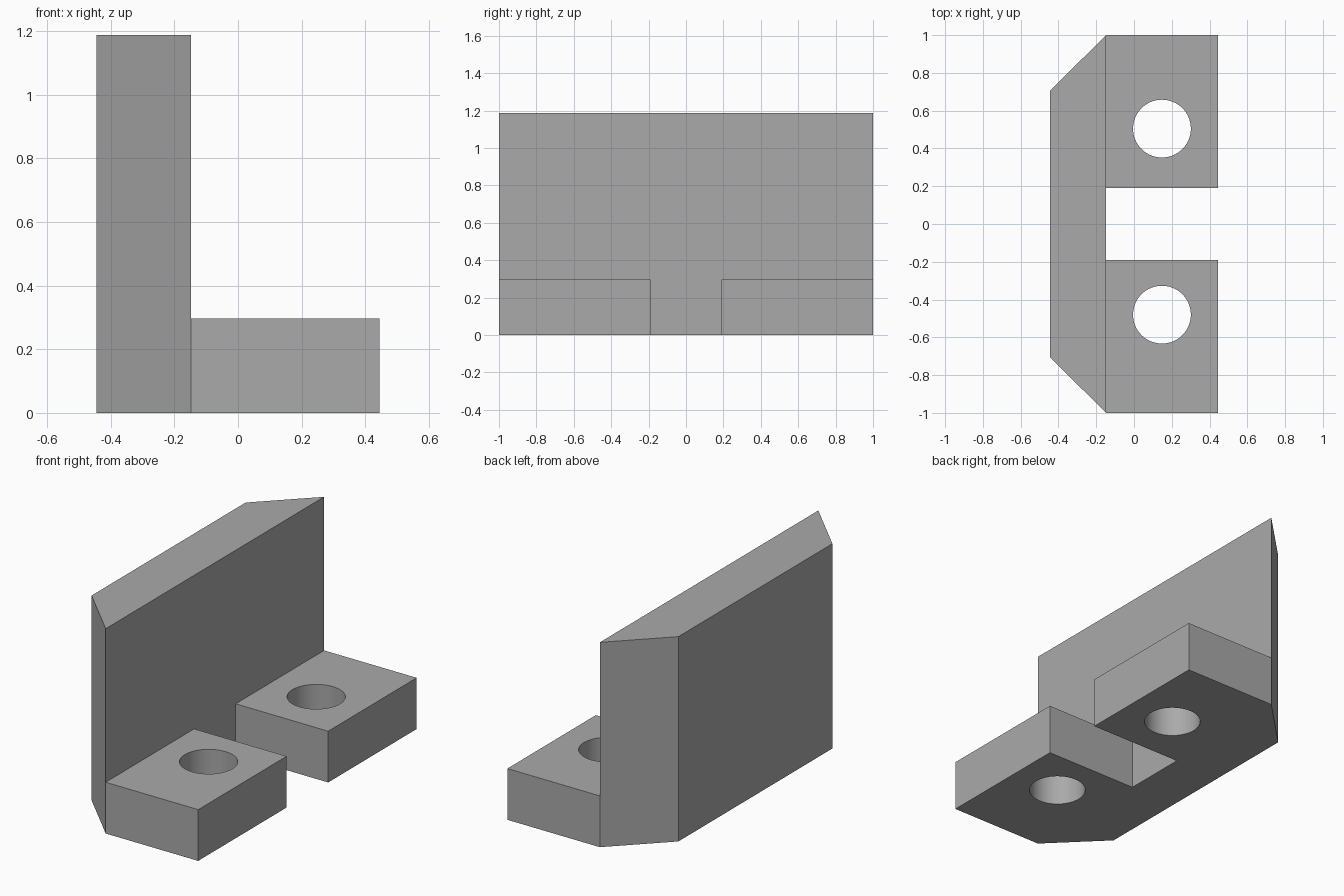
import bpy
import bmesh

if "Cube" in bpy.data.objects:
    bpy.data.objects.remove(bpy.data.objects["Cube"], do_unlink=True)

EDGE_X, STEP_X = 0.445, -0.148      # outer half depth, wall's inner plane
NOTCH_Y, CHAMFER_Y = 0.19, 0.705
FOOT_Z, WALL_Z = 0.297, 1.187
HOLE_X, HOLE_R = 0.148, 0.153

# Plain grey finish
grey = bpy.data.materials.new("plain_grey")
grey.use_nodes = True
colour = (0.4, 0.4, 0.4, 1)
grey.diffuse_color = colour
grey.node_tree.nodes["Principled BSDF"].inputs["Base Color"].default_value = colour


def raise_faces(bm, faces, height):
    result = bmesh.ops.extrude_face_region(bm, geom=faces)
    verts = [g for g in result["geom"] if isinstance(g, bmesh.types.BMVert)]
    bmesh.ops.translate(bm, verts=verts, vec=(0, 0, height))
    return [g for g in result["geom"] if isinstance(g, bmesh.types.BMFace)]


# Footprint: chamfered wall strip with two square feet
bm = bmesh.new()
inner = [bm.verts.new((STEP_X, y, 0)) for y in (-1, -NOTCH_Y, NOTCH_Y, 1)]
outer = [bm.verts.new((EDGE_X, y, 0)) for y in (-1, -NOTCH_Y, NOTCH_Y, 1)]
back = [bm.verts.new((-EDGE_X, y, 0)) for y in (CHAMFER_Y, -CHAMFER_Y)]
bm.faces.new(inner + back)
for i in (0, 2):
    bm.faces.new((inner[i], outer[i], outer[i + 1], inner[i + 1]))

# Raise the whole footprint, then the wall alone
tops = raise_faces(bm, bm.faces[:], FOOT_Z)
wall_top = [f for f in tops if f.calc_center_median().x < STEP_X]
raise_faces(bm, wall_top, WALL_Z - FOOT_Z)
bmesh.ops.recalc_face_normals(bm, faces=bm.faces[:])
bmesh.ops.dissolve_limit(bm, angle_limit=0.01, verts=bm.verts[:], edges=bm.edges[:])

mesh = bpy.data.meshes.new("angle_bracket")
bm.to_mesh(mesh)
bm.free()
mesh.materials.append(grey)
bracket = bpy.data.objects.new("angle_bracket", mesh)
bpy.context.collection.objects.link(bracket)

# Round bolt holes through the feet
cutters = []
for name, y in (("front_hole_cutter", -0.48), ("back_hole_cutter", 0.505)):
    bpy.ops.mesh.primitive_cylinder_add(vertices=64, radius=HOLE_R, depth=1,
                                        location=(HOLE_X, y, FOOT_Z / 2))
    cutter = bpy.context.object
    cutter.name = name
    cutter.hide_render = True
    cutter.data.materials.append(grey)
    cutters.append(cutter)
    cut = bracket.modifiers.new(name, "BOOLEAN")
    cut.operation = "DIFFERENCE"
    cut.solver = "EXACT"
    cut.object = cutter

# Apply the cuts and smooth only the hole walls
bpy.ops.object.select_all(action="DESELECT")
bracket.select_set(True)
bpy.context.view_layer.objects.active = bracket
for modifier in list(bracket.modifiers):
    bpy.ops.object.modifier_apply(modifier=modifier.name)
for cutter in cutters:
    bpy.data.objects.remove(cutter, do_unlink=True)
bpy.ops.object.shade_smooth_by_angle(angle=0.5)
